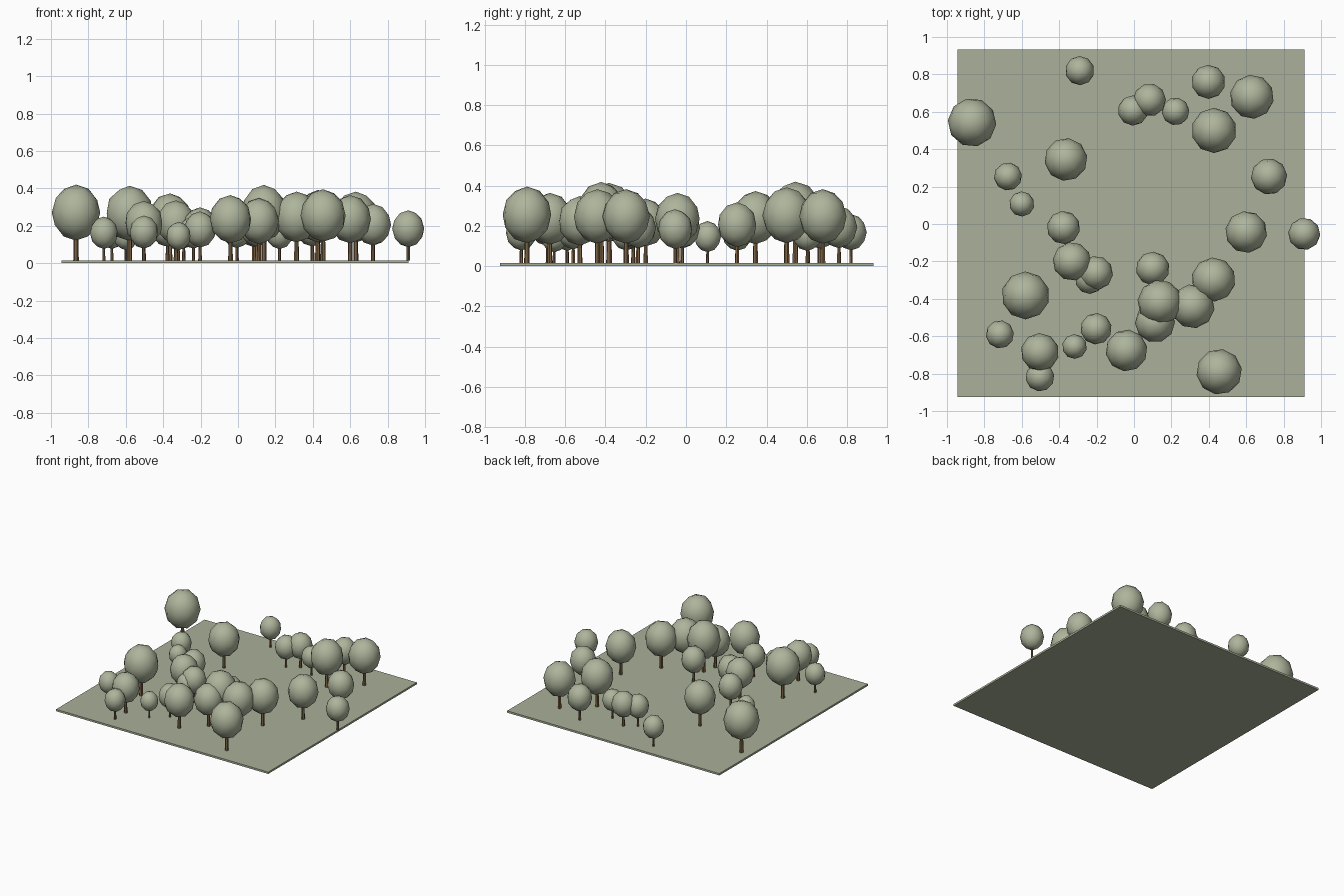
import bpy, bmesh, math, random
from mathutils import Matrix

if "Cube" in bpy.data.objects:
    bpy.data.objects.remove(bpy.data.objects["Cube"])

random.seed(4)
TOP = 0.015  # top of the ground slab


def material(name, rgb):
    m = bpy.data.materials.new(name)
    m.diffuse_color = (*rgb, 1)
    m.use_nodes = True
    m.node_tree.nodes["Principled BSDF"].inputs["Base Color"].default_value = m.diffuse_color
    return m


SAGE = material("sage_green", (0.42, 0.46, 0.33))
MOSS = material("ground_green", (0.40, 0.44, 0.32))
BARK = material("bark_brown", (0.20, 0.125, 0.06))


def add_object(name, bm, mat, smooth):
    mesh = bpy.data.meshes.new(name)
    for f in bm.faces:
        f.smooth = smooth
    bm.to_mesh(mesh)
    bm.free()
    mesh.materials.append(mat)
    ob = bpy.data.objects.new(name, mesh)
    bpy.context.collection.objects.link(ob)


# Ground slab
bm = bmesh.new()
bmesh.ops.create_cube(bm, size=1, matrix=Matrix.Translation((-0.0165, 0.004, TOP / 2))
                      @ Matrix.Diagonal((1.857, 1.857, TOP, 1)))
add_object("ground", bm, MOSS, False)


# One tree: tapered trunk and an egg-shaped low-poly crown, all sized by crown radius
def tree(i, x, y, r, stretch=1.0):
    turn = Matrix.Rotation(random.uniform(0, math.tau), 4, 'Z')
    h = 1.965 * r * stretch
    bm = bmesh.new()
    bmesh.ops.create_cone(bm, cap_ends=True, segments=6, radius1=0.115 * r, radius2=0.08 * r,
                          depth=h, matrix=Matrix.Translation((x, y, TOP + h / 2)) @ turn)
    add_object(f"trunk_{i}", bm, BARK, False)
    bm = bmesh.new()
    bmesh.ops.create_icosphere(bm, subdivisions=2, radius=r,
                               matrix=Matrix.Translation((x, y, TOP + h)) @ turn
                               @ Matrix.Diagonal((1, 1, 1.15 * stretch, 1)))
    add_object(f"crown_{i}", bm, SAGE, True)


# Tree positions and crown radii
TREES = [
    (-.866, .543, .13), (-.29, .82, .078), (-.005, .607, .081), (.083, .663, .088),
    (.222, .602, .074), (.398, .76, .091), (.63, .68, .118), (.428, .5, .121),
    (.722, .254, .097), (.6, -.043, .112), (.91, -.053, .086), (-.364, .345, .115),
    (-.674, .254, .075), (-.6, .107, .067), (-.377, -.019, .089), (-.332, -.2, .103),
    (-.203, -.262, .091), (-.238, -.297, .077), (-.58, -.382, .128), (.1, -.238, .09),
    (.425, -.297, .118), (.313, -.44, .118), (.139, -.42, .121, 1.07), (.112, -.527, .107),
    (-.04, -.676, .112), (-.203, -.56, .084), (-.318, -.655, .066), (-.717, -.59, .075),
    (-.503, -.685, .102), (-.503, -.818, .077), (.455, -.79, .122),
]
for i, t in enumerate(TREES, 1):
    tree(i, *t)
